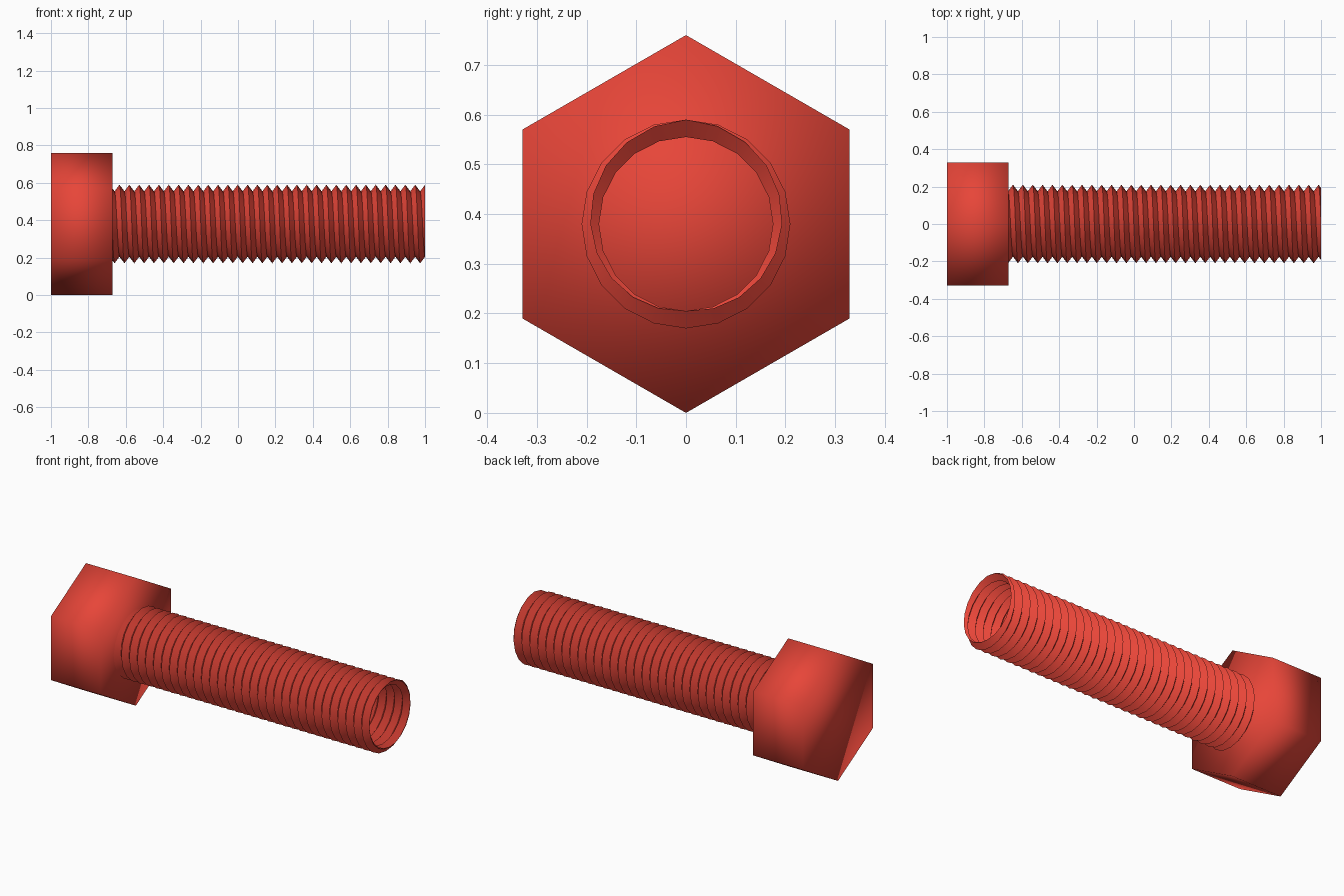
import bpy, bmesh, math
from mathutils import Matrix

if "Cube" in bpy.data.objects:
    bpy.data.objects.remove(bpy.data.objects["Cube"])

CZ = 0.38                        # height of the bolt axis
HEAD_START, HEAD_END, TIP = -1.0, -0.672, 1.0
ROOT, CREST, PITCH, STEPS = 0.175, 0.21, 0.0527, 20

red = bpy.data.materials.new("red")
red.diffuse_color = (0.8, 0.06, 0.04, 1)
red.use_nodes = True
red.node_tree.nodes["Principled BSDF"].inputs["Base Color"].default_value = red.diffuse_color


def add_object(name, bm):
    mesh = bpy.data.meshes.new(name)
    bm.to_mesh(mesh)
    bm.free()
    mesh.materials.append(red)
    obj = bpy.data.objects.new(name, mesh)
    bpy.context.collection.objects.link(obj)
    return obj


# Hexagonal head, one corner pointing up
bm = bmesh.new()
ring = [bm.verts.new((HEAD_START, CZ * math.sin(a), CZ + CZ * math.cos(a)))
        for a in (math.tau * i / 6 for i in range(6))]
cap = bm.faces.new(ring)
ext = bmesh.ops.extrude_face_region(bm, geom=[cap], use_keep_orig=True)
moved = [g for g in ext["geom"] if isinstance(g, bmesh.types.BMVert)]
bmesh.ops.translate(bm, verts=moved, vec=(HEAD_END - HEAD_START, 0, 0))
bmesh.ops.recalc_face_normals(bm, faces=bm.faces)
head = add_object("hex_head", bm)
for p in head.data.polygons:
    p.use_smooth = True

# Hollow threaded shank: a V-shaped crest and root swept along a helix
bm = bmesh.new()
turns = int((TIP - HEAD_END) / PITCH) + 4
crest, root = [], []
for i in range(turns * STEPS + 1):
    t = math.tau * i / STEPS
    x = TIP + PITCH * (2 - turns + i / STEPS - 0.25)
    for line, r, dx in ((root, ROOT, -PITCH / 2), (crest, CREST, 0)):
        line.append(bm.verts.new((x + dx, r * math.cos(t), CZ + r * math.sin(t))))
for i in range(turns * STEPS):
    bm.faces.new((root[i], root[i + 1], crest[i + 1], crest[i]))
    j = i + STEPS                # root of the following turn closes the ridge
    if j + 1 < len(root):
        bm.faces.new((crest[i], crest[i + 1], root[j + 1], root[j]))
bmesh.ops.recalc_face_normals(bm, faces=bm.faces)

# Trim both ends flat, leaving the tip open
for x, side in ((HEAD_END, -1), (TIP, 1)):
    bmesh.ops.bisect_plane(bm, geom=bm.verts[:] + bm.edges[:] + bm.faces[:],
                           plane_co=(x, 0, 0), plane_no=(side, 0, 0), clear_outer=True)
shank = add_object("threaded_shank", bm)
bpy.context.view_layer.objects.active = shank
shank.select_set(True)
bpy.ops.object.shade_smooth_by_angle(angle=math.radians(35))
